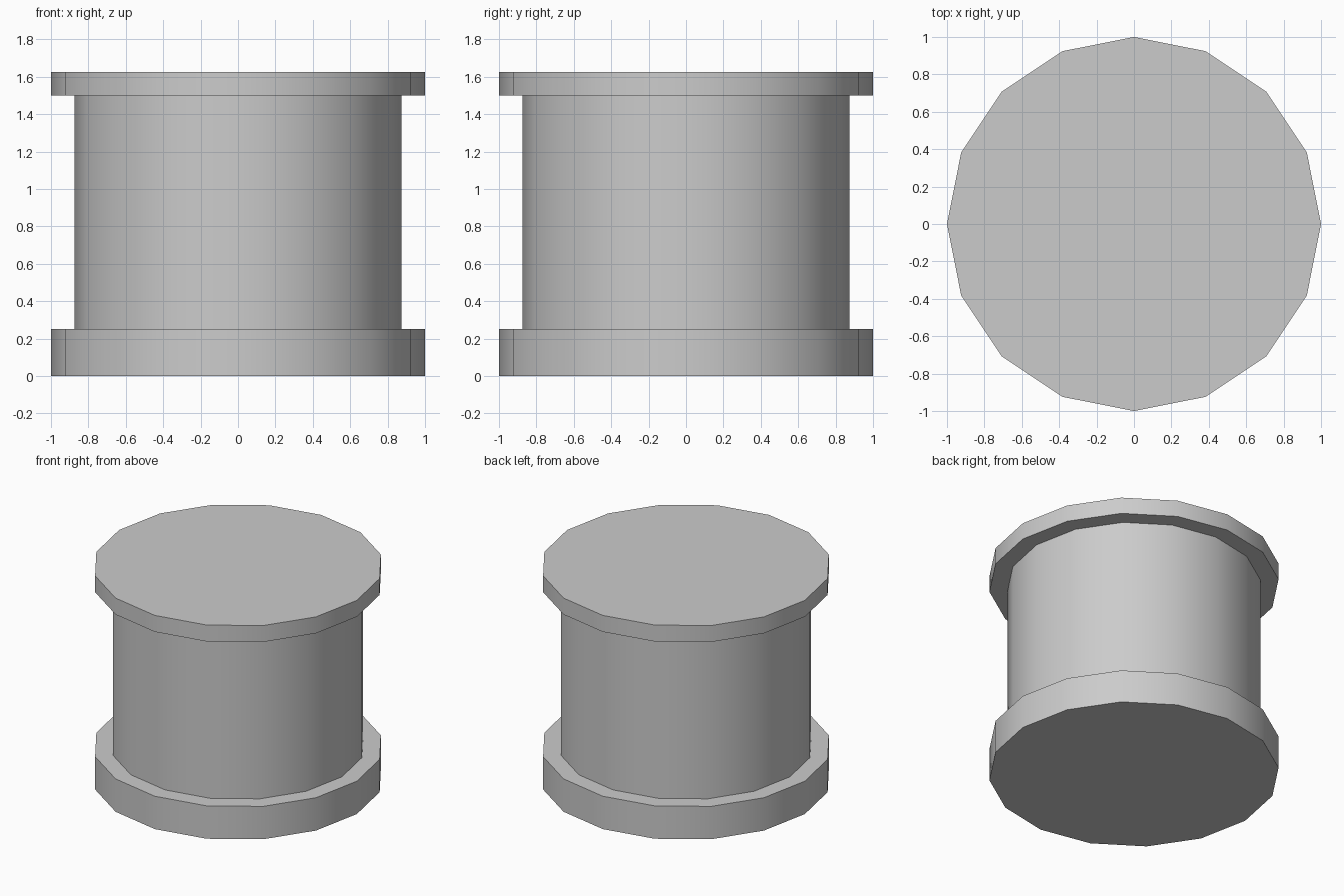
import bpy
import bmesh
from math import cos, sin, tau, radians

if "Cube" in bpy.data.objects:
    bpy.data.objects.remove(bpy.data.objects["Cube"])

SIDES = 16

# Half profile (radius, height): base flange, drum, top flange
profile = [(1, 0), (1, 0.25), (0.875, 0.25),
           (0.875, 1.5), (1, 1.5), (1, 1.625)]

# Revolve the profile into one closed spool
bm = bmesh.new()
rings = [[bm.verts.new((r * cos(tau * i / SIDES), r * sin(tau * i / SIDES), z))
          for i in range(SIDES)] for r, z in profile]
for low, high in zip(rings, rings[1:]):
    for i in range(SIDES):
        j = (i + 1) % SIDES
        bm.faces.new((low[i], low[j], high[j], high[i]))

# Bottom and top caps
bm.faces.new(rings[0][::-1])
bm.faces.new(rings[-1])

mesh = bpy.data.meshes.new("spool")
bm.to_mesh(mesh)
bm.free()
spool = bpy.data.objects.new("spool", mesh)
bpy.context.collection.objects.link(spool)

# Smooth round sides, sharp rims
bpy.context.view_layer.objects.active = spool
spool.select_set(True)
bpy.ops.object.shade_smooth_by_angle(angle=radians(30))
